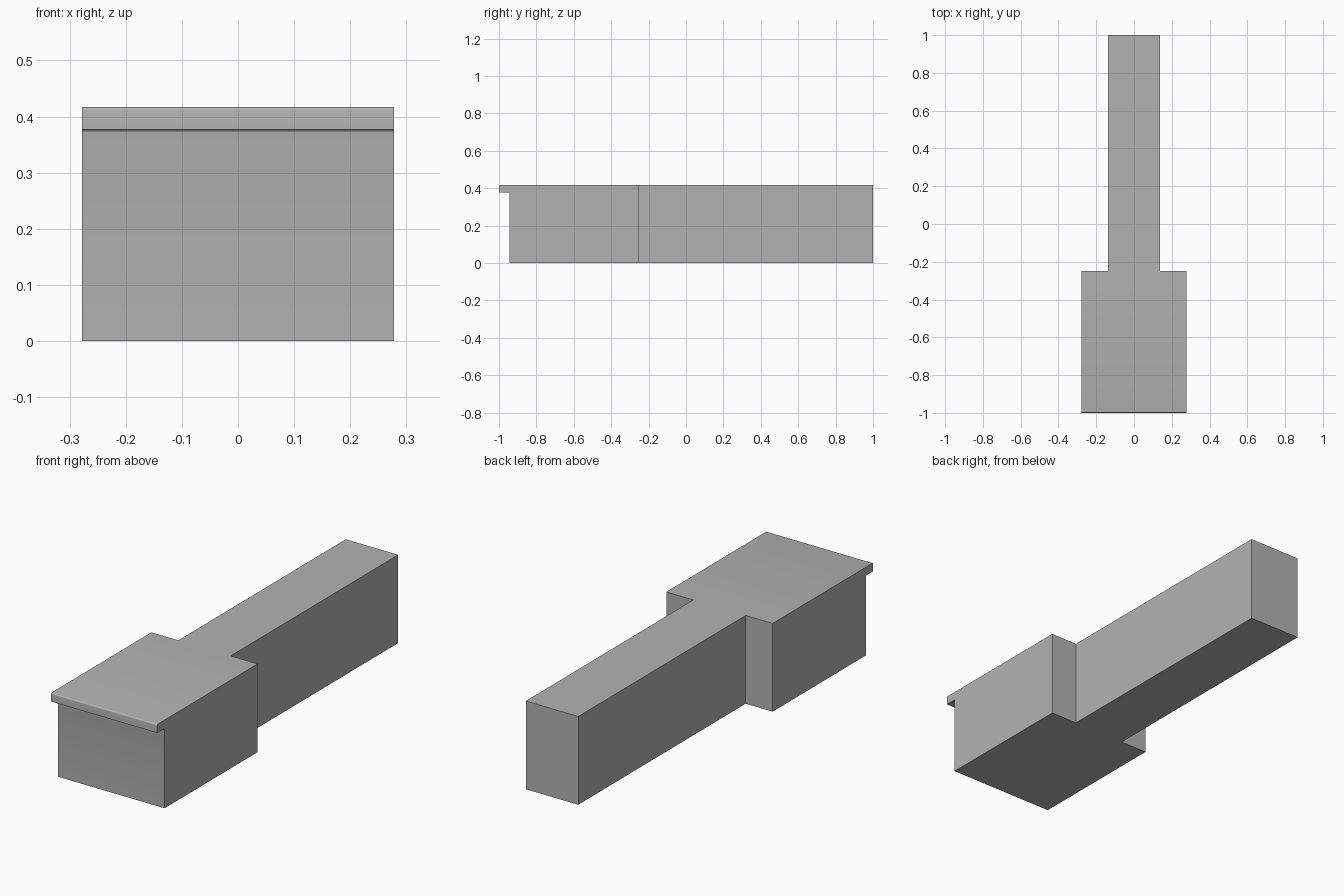
import bpy
import bmesh
from mathutils import Vector

cube = bpy.data.objects.get("Cube")
if cube:
    bpy.data.objects.remove(cube, do_unlink=True)

HEAD, NECK = 0.278, 0.137                   # half widths
FRONT, WALL, STEP, BACK = -1.0, -0.945, -0.25, 1.0
LIP, TOP = 0.377, 0.417
ROUND = 0.006

grey = bpy.data.materials.new("plain grey")
grey.use_nodes = True
colour = (0.45, 0.45, 0.45, 1)
grey.diffuse_color = colour
grey.node_tree.nodes["Principled BSDF"].inputs["Base Color"].default_value = colour

bm = bmesh.new()

# Stepped plan outline, mirrored and raised into a solid
right_half = [(HEAD, WALL), (HEAD, STEP), (NECK, STEP), (NECK, BACK)]
outline = right_half + [(-x, y) for x, y in reversed(right_half)]
base = bm.faces.new([bm.verts.new((x, y, 0)) for x, y in outline])
raised = bmesh.ops.extrude_face_region(bm, geom=[base], use_keep_orig=True)
top_verts = [g for g in raised["geom"] if isinstance(g, bmesh.types.BMVert)]
bmesh.ops.translate(bm, verts=top_verts, vec=(0, 0, TOP))
bmesh.ops.recalc_face_normals(bm, faces=bm.faces[:])

# Overhanging lip pulled out of the upper front wall
bmesh.ops.bisect_plane(bm, geom=bm.verts[:] + bm.edges[:] + bm.faces[:],
                       plane_co=(0, 0, LIP), plane_no=(0, 0, 1))
bm.normal_update()
band = [f for f in bm.faces
        if f.normal.y < -0.9 and f.calc_center_median().z > LIP]
lip = bmesh.ops.extrude_discrete_faces(bm, faces=band)["faces"]
bmesh.ops.translate(bm, verts=list({v for f in lip for v in f.verts}),
                    vec=(0, FRONT - WALL, 0))
bmesh.ops.dissolve_limit(bm, angle_limit=0.01, verts=bm.verts[:], edges=bm.edges[:])


# Small rounds on the lip's top edge and in the corner below it
def is_rounded(edge):
    mid = (edge.verts[0].co + edge.verts[1].co) / 2
    return any((mid - Vector((0, y, z))).length < 0.001
               for y, z in ((FRONT, TOP), (WALL, LIP)))


bmesh.ops.bevel(bm, geom=[e for e in bm.edges if is_rounded(e)],
                offset=ROUND, segments=4, profile=0.5, affect='EDGES')
bmesh.ops.recalc_face_normals(bm, faces=bm.faces[:])

mesh = bpy.data.meshes.new("stepped_block")
bm.to_mesh(mesh)
bm.free()
mesh.materials.append(grey)
block = bpy.data.objects.new("stepped_block", mesh)
bpy.context.collection.objects.link(block)
bpy.ops.object.select_all(action='DESELECT')
block.select_set(True)
bpy.context.view_layer.objects.active = block
bpy.ops.object.shade_smooth_by_angle(angle=0.6)
